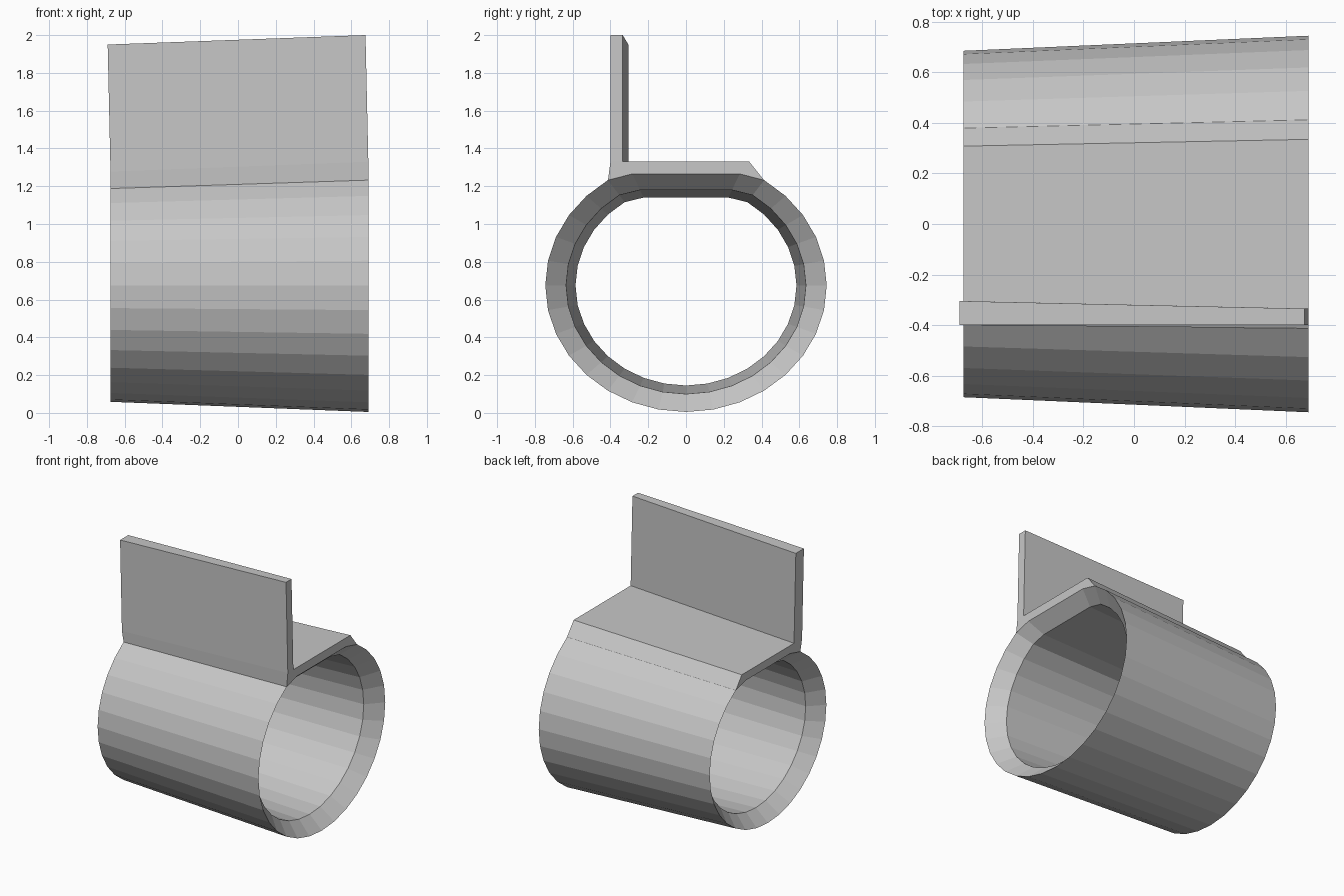
import bpy
import bmesh
from math import sin, cos, radians

cube = bpy.data.objects.get("Cube")
if cube:
    bpy.data.objects.remove(cube, do_unlink=True)

grey = bpy.data.materials.new("plain grey")
grey.use_nodes = True
colour = (0.57, 0.57, 0.57, 1)
grey.diffuse_color = colour
grey.node_tree.nodes["Principled BSDF"].inputs["Base Color"].default_value = colour

X_SMALL, X_BIG = -0.675, 0.69   # the two ends of the sleeve
AXIS_Z = 0.675                  # height of the sleeve axis
TAPER = 0.92                    # size of the small end against the big end
CHAMFER = 0.1                   # depth of the funnel at each mouth


def loft(name, loops, ring=False):
    """Join equal loops of points; cap the ends, or close back on the first loop."""
    bm = bmesh.new()
    rows = [[bm.verts.new(p) for p in loop] for loop in loops]
    n = len(rows[0])
    pairs = list(zip(rows, rows[1:]))
    if ring:
        pairs.append((rows[-1], rows[0]))
    else:
        bm.faces.new(rows[0])
        bm.faces.new(rows[-1])
    for a, b in pairs:
        for i in range(n):
            j = (i + 1) % n
            bm.faces.new((a[i], a[j], b[j], b[i]))
    bmesh.ops.recalc_face_normals(bm, faces=bm.faces)
    mesh = bpy.data.meshes.new(name)
    bm.to_mesh(mesh)
    bm.free()
    mesh.materials.append(grey)
    obj = bpy.data.objects.new(name, mesh)
    bpy.context.collection.objects.link(obj)
    return obj


def flat_topped_oval(x, a, b, top):
    """A 32-step oval whose crown is cut off flat."""
    steps = [i for i in range(32) if i not in (7, 8, 9)]
    loop = []
    for i in steps:
        t = radians(i * 360 / 32)
        loop.append((x, a * cos(t), AXIS_Z + min(b * sin(t), top)))
    return loop


# Tapered sleeve with a funnel-shaped mouth at each end
loft("sleeve", [
    flat_topped_oval(X_SMALL, 0.745 * TAPER, 0.67 * TAPER, 0.59 * TAPER),
    flat_topped_oval(X_BIG, 0.745, 0.67, 0.59),
    flat_topped_oval(X_BIG - CHAMFER, 0.635, 0.575, 0.505),
    flat_topped_oval(X_SMALL + CHAMFER, 0.585, 0.53, 0.465),
], ring=True)


# Flat pad on the crown of the sleeve
def pad_section(x, s):
    profile = [(-0.413 * s, 0.557), (-0.285 * s, 0.59), (0.285 * s, 0.59),
               (0.413 * s, 0.557), (0.335 * s, 0.655), (-0.4, 0.655)]
    return [(x, y, AXIS_Z + z * s) for y, z in profile]


loft("top_pad", [pad_section(X_SMALL, TAPER), pad_section(X_BIG, 1)])


# Upright plate along the front edge of the pad, square to the sloping pad
def plate_section(x, back, z, top):
    lean = -0.015
    return [(x, -0.4, z), (x, back, z), (x + lean, back, top), (x + lean, -0.4, top)]


loft("upright_plate", [
    plate_section(X_SMALL, -0.305, AXIS_Z + 0.655 * TAPER, 1.95),
    plate_section(X_BIG, -0.335, AXIS_Z + 0.655, 2.0),
])
